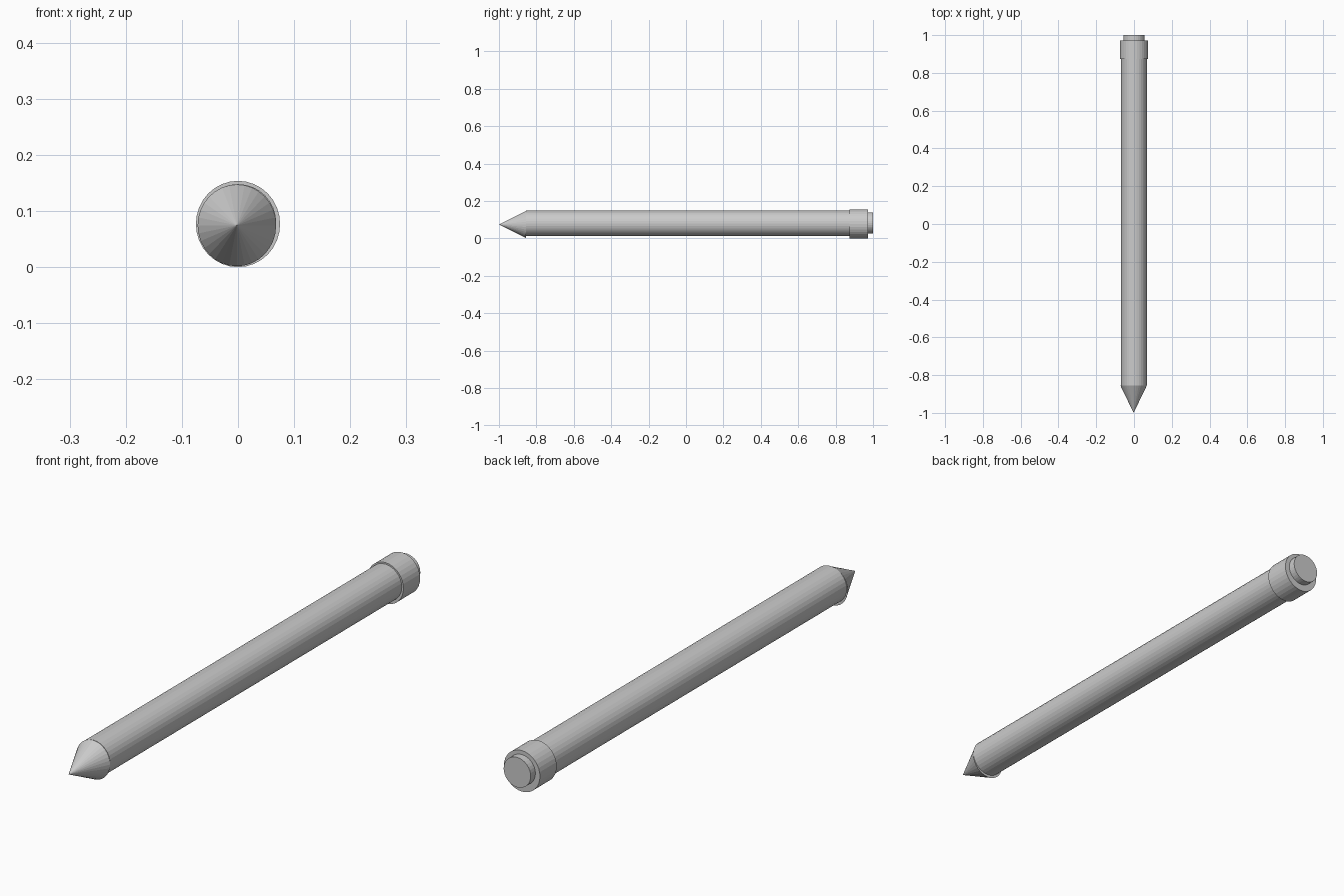
import bpy
from math import radians

cube = bpy.data.objects.get("Cube")
if cube:
    bpy.data.objects.remove(cube, do_unlink=True)

grey = bpy.data.materials.new("plain grey")
grey.use_nodes = True
colour = (0.6, 0.6, 0.6, 1)
grey.diffuse_color = colour
grey.node_tree.nodes["Principled BSDF"].inputs["Base Color"].default_value = colour


def tube(name, front, back, x, z, front_radius, back_radius, stretch=1.0):
    """Closed round section lying along y; stretch scales its height."""
    bpy.ops.mesh.primitive_cone_add(
        vertices=32, radius1=front_radius, radius2=back_radius,
        depth=back - front, location=(x, (front + back) / 2, z),
        rotation=(radians(-90), 0, 0))
    part = bpy.context.object
    part.name = name
    part.scale.y = stretch
    part.data.materials.append(grey)
    bpy.ops.object.transform_apply(location=False, rotation=True, scale=True)


# Sharpened tip, slightly offset from the shaft
tube("tip", -1.0, -0.855, -0.002, 0.0745, 0, 0.07, 1.04)
# Long shaft
tube("shaft", -0.855, 0.9, 0, 0.08, 0.068, 0.068)
# Collar and end plug
tube("collar", 0.873, 0.972, 0, 0.077, 0.075, 0.075, 1.025)
tube("end_plug", 0.95, 1.0, 0, 0.083, 0.056, 0.056)
